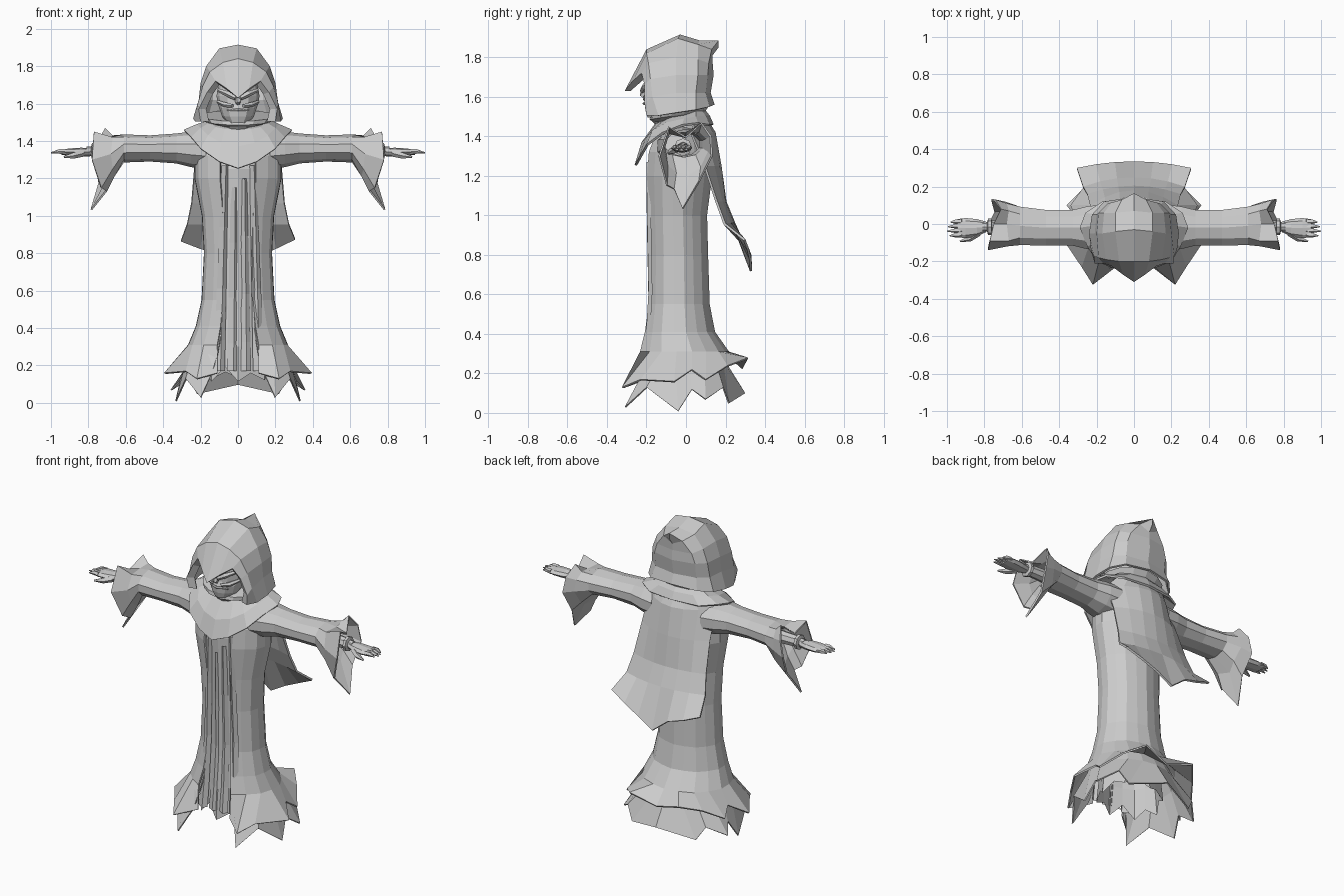
import bpy, bmesh, math, random
from mathutils import Vector

random.seed(4)
grey = bpy.data.materials.new("robe_grey")
grey.diffuse_color = (0.6, 0.6, 0.6, 1)


def loft(name, rows, closed=True, caps=False, thick=0.0, mirror=False):
    """Skin a list of equally long point rows with flat faces."""
    bm = bmesh.new()
    vs = [[bm.verts.new(p) for p in row] for row in rows]
    n = len(rows[0])
    for a, b in zip(vs, vs[1:]):
        for i in range(n if closed else n - 1):
            j = (i + 1) % n
            bm.faces.new((a[i], a[j], b[j], b[i]))
    if caps:
        bm.faces.new(vs[0])
        bm.faces.new(vs[-1])
    bmesh.ops.remove_doubles(bm, verts=bm.verts, dist=0.0005)
    bmesh.ops.recalc_face_normals(bm, faces=bm.faces)
    me = bpy.data.meshes.new(name)
    bm.to_mesh(me)
    bm.free()
    me.materials.append(grey)
    ob = bpy.data.objects.new(name, me)
    bpy.context.collection.objects.link(ob)
    if thick:
        m = ob.modifiers.new("thickness", 'SOLIDIFY')
        m.thickness, m.offset = thick, -1
    if mirror:
        ob.modifiers.new("mirror", 'MIRROR')
    return ob


def level(z, rx, yf, yb, n, t0=0.0, t1=360.0, fold=0.0, full=True, tilt=0.0):
    """Horizontal or tilted oval row, angle measured from the front."""
    row = []
    for i in range(n):
        t = math.radians(t0 + (t1 - t0) * i / (n if full else n - 1))
        k = 1 + fold * (-1) ** i
        cy, ry = (yf + yb) / 2, (yb - yf) / 2
        y = cy - ry * k * math.cos(t)
        row.append((rx * k * math.sin(t), y, z + tilt * (y - yf)))
    return row


def hem(rx, yf, yb, n, low, high):
    """Ragged hem: long tips alternate with short notches."""
    row = level(0, rx, yf, yb, n, fold=0.06)
    return [(x, y, (low if i % 2 == 0 else high) + random.uniform(-.015, .025))
            for i, (x, y, z) in enumerate(row)]


def cross(x, cy, cz, ry, rz, n):
    """Oval row across an arm, starting at the top."""
    return [(x, cy + ry * math.sin(math.tau * i / n), cz + rz * math.cos(math.tau * i / n))
            for i in range(n)]


def tube(name, pts, radii, n=5, mirror=True):
    """Tapered tube along a path."""
    d = (Vector(pts[-1]) - Vector(pts[0])).normalized()
    u = d.cross(Vector((0, 0, 1))).normalized()
    v = d.cross(u)
    rows = [[Vector(p) + r * (u * math.cos(math.tau * i / n) + v * math.sin(math.tau * i / n))
             for i in range(n)] for p, r in zip(pts, radii)]
    return loft(name, rows, caps=True, mirror=mirror)


def flip(half):
    return [(-x, y, z) for x, y, z in reversed(half)]


def whole(half):
    """Closed row from a half row running front to back on +x."""
    return half + flip(half[1:-1])


# Outer robe, open at the front, with a ragged flared hem
body = [(1.47, .14, -.12, .08), (1.42, .21, -.16, .10), (1.32, .235, -.2, .12),
        (1.2, .235, -.21, .13), (1.0, .195, -.2, .105), (.8, .184, -.195, .11),
        (.55, .197, -.2, .118), (.41, .228, -.222, .145), (.31, .27, -.25, .215)]
A = dict(t0=24, t1=336, full=False)
rows = [level(z, rx, f, b, 17, fold=.012, **A) for z, rx, f, b in body]
half = [(.11, -.24, .16), (.22, -.325, .13), (.28, -.23, .17), (.395, -.06, .16), (.31, .03, .22),
        (.34, .1, .17), (.26, .21, .24), (.17, .315, .28), (0, .29, .23)]
rows.append(half + flip(half[:-1]))
loft("outer_robe", rows, closed=False, thick=.01)

# Torn underskirt below the outer hem
half = [(.14, -.24, .16), (.2, -.31, .03), (.28, -.2, .13), (.335, -.04, .01), (.31, .03, .12),
        (.36, .1, .07), (.27, .19, .13), (.22, .22, .05), (0, .3, .1)]
rows = [level(.4, .215, -.21, .13, 17, **A), level(.26, .27, -.25, .2, 17, **A),
        half + flip(half[:-1])]
loft("underskirt", rows, closed=False, thick=.008)

# Inner robe showing in the front opening
inner = [(1.4, .17, -.16, .08), (1.25, .18, -.195, .1), (1.0, .155, -.185, .08),
         (.8, .15, -.18, .08), (.5, .16, -.18, .09), (.3, .18, -.195, .12)]
rows = [level(z, rx, f, b, 16, fold=.02) for z, rx, f, b in inner]
rows.append(hem(.19, -.205, .13, 16, .12, .17))
loft("inner_robe", rows)

# Shallow pleats hanging down the front
for i, (x0, x1, zt) in enumerate([(-.07, -.1, 1.27), (-.02, -.03, 1.15),
                                  (.03, .04, 1.2), (.08, .11, 1.27)]):
    rows = []
    for k, y in ((0, -.195), (.3, -.19), (.6, -.184), (.85, -.2), (1, -.215)):
        x, z, w = x0 + (x1 - x0) * k, zt + (.17 - zt) * k, .018 + .012 * k
        rows.append([(x - w, y + .014, z), (x + .006, y - .006, z), (x + w, y + .014, z)])
    loft("front_pleat_%d" % (i + 1), rows, closed=False)

# Cape on the back
rows = []
for z, hw, yc, ye in [(1.5, .16, .1, .06), (1.42, .23, .15, .03), (1.25, .235, .18, .1),
                      (1.07, .25, .205, .16), (.96, .272, .25, .2)]:
    rows.append([(hw * u / 3, yc + (ye - yc) * (u / 3) ** 2, z) for u in range(-3, 4)])
zs = [.87, .83, .8, .72, .78, .83, .88]
rows.append([(.305 * u / 3, .335 - .035 * (u / 3) ** 2, zs[u + 3]) for u in range(-3, 4)])
loft("cape", rows, closed=False, thick=.012)

# Draped collar with a pointed front
outer = [(0, -.26, 1.255), (.1, -.24, 1.29), (.2, -.2, 1.36), (.25, -.12, 1.42),
         (.29, -.02, 1.46), (.26, .06, 1.47), (.17, .12, 1.46), (0, .14, 1.46)]
mid = [(0, -.225, 1.37), (.09, -.205, 1.39), (.16, -.17, 1.43), (.2, -.1, 1.47),
       (.22, -.01, 1.49), (.19, .05, 1.5), (.12, .1, 1.505), (0, .12, 1.505)]
top = [(0, -.16, 1.46), (.07, -.15, 1.465), (.12, -.12, 1.475), (.15, -.07, 1.5),
       (.16, 0, 1.51), (.14, .05, 1.53), (.09, .08, 1.53), (0, .1, 1.53)]
loft("collar", [whole(outer), whole(mid), whole(top), level(1.5, .08, -.1, .06, 14)], thick=.012)

# Sleeves with torn cuffs
sleeve = [cross(x, cy, cz, ry, rz, 10) for x, cy, cz, ry, rz in [
    (.17, -.02, 1.35, .13, .1), (.25, -.02, 1.355, .12, .095), (.33, -.02, 1.36, .1, .08),
    (.47, -.02, 1.36, .1, .07), (.61, -.01, 1.36, .108, .075)]]
sleeve.append([(.68, 0, 1.42), (.67, .07, 1.43), (.68, .11, 1.39), (.69, .12, 1.32),
               (.67, .08, 1.24), (.69, .02, 1.2), (.66, -.05, 1.21), (.67, -.1, 1.25),
               (.68, -.12, 1.33), (.67, -.09, 1.42)])
sleeve.append([(.75, 0, 1.4), (.71, .08, 1.47), (.74, .13, 1.4), (.76, .135, 1.3),
               (.74, .07, 1.17), (.78, -.015, 1.03), (.7, -.06, 1.13), (.73, -.1, 1.15),
               (.78, -.14, 1.3), (.77, -.09, 1.45)])
loft("sleeve", sleeve, thick=.01, mirror=True)

# Wrist band, hand, fingers and thumb
loft("wrist", [cross(x, -.015, 1.345, r, r, 8) for x, r in
               [(.6, .04), (.76, .034), (.763, .045), (.78, .045), (.785, .026), (.81, .024)]],
     caps=True, mirror=True)
loft("palm", [cross(x, cy, 1.34, ry, rz, 8) for x, cy, ry, rz in
              [(.79, -.015, .028, .022), (.84, -.02, .046, .024), (.9, -.022, .054, .02),
               (.945, -.022, .048, .014)]], caps=True, mirror=True)
for i, (y, tip) in enumerate([(.014, .98), (-.01, .995), (-.034, 1.0), (-.058, .985)]):
    tube("finger_%d" % (i + 1), [(.92, y, 1.342), (.955, y - .001, 1.344), (tip, y - .004, 1.337)],
         [.015, .013, .003])
tube("thumb", [(.83, -.045, 1.335), (.88, -.078, 1.322), (.93, -.092, 1.314)], [.02, .017, .005])

# Hood: arches from the inner brim to the curled back peak
arches = [
    [(.155, -.185, 1.505), (.17, -.185, 1.57), (.135, -.185, 1.65), (.1, -.2, 1.7),
     (.05, -.24, 1.665), (0, -.28, 1.63)],
    [(.2, -.2, 1.505), (.21, -.21, 1.57), (.165, -.21, 1.66), (.12, -.225, 1.72),
     (.06, -.27, 1.68), (0, -.31, 1.63)],
    [(.23, -.14, 1.505), (.215, -.17, 1.6), (.19, -.18, 1.69), (.15, -.19, 1.77),
     (.08, -.2, 1.82), (0, -.2, 1.84)],
    [(.24, -.05, 1.52), (.21, -.05, 1.62), (.2, -.05, 1.71), (.17, -.05, 1.8),
     (.1, -.04, 1.895), (0, -.03, 1.915)],
    [(.225, .05, 1.535), (.2, .05, 1.62), (.19, .06, 1.71), (.16, .06, 1.79),
     (.1, .06, 1.865), (0, .07, 1.885)],
    [(.16, .12, 1.55), (.14, .1, 1.62), (.14, .11, 1.71), (.12, .115, 1.77),
     (.065, .13, 1.84), (0, .165, 1.885)],
    [(0, .145, 1.56), (0, .125, 1.62), (0, .14, 1.71), (0, .135, 1.77),
     (0, .135, 1.81), (0, .165, 1.85)]]
loft("hood", [a + flip(a[:-1]) for a in arches], closed=False, thick=.012)

# Underside of the hood and the neck
loft("hood_throat", [level(1.505, .2, -.18, .12, 14, tilt=.2),
                     level(1.485, .18, -.185, .1, 14, tilt=.15),
                     level(1.475, .09, -.17, .05, 14), level(1.42, .08, -.12, .05, 14)], caps=True)

# Bony face
loft("skull", [level(z, rx, f, b, 12) for z, rx, f, b in
               [(1.495, .055, -.195, -.06), (1.53, .085, -.205, -.02), (1.575, .1, -.21, 0),
                (1.6, .108, -.2, .02), (1.64, .115, -.2, .04), (1.7, .105, -.19, .04),
                (1.75, .06, -.14, 0)]], caps=True)
tube("brow", [(.012, -.222, 1.63), (.055, -.21, 1.652), (.105, -.165, 1.672)], [.014, .016, .01])
tube("cheekbone", [(.03, -.212, 1.588), (.07, -.192, 1.594), (.108, -.135, 1.61)], [.01, .014, .01])
tube("nose", [(0, -.19, 1.645), (0, -.215, 1.62), (0, -.225, 1.6)], [.01, .018, .012], mirror=False)
tube("upper_lip", [(-.06, -.185, 1.562), (0, -.212, 1.566), (.06, -.185, 1.562)],
     [.006, .008, .006], mirror=False)
